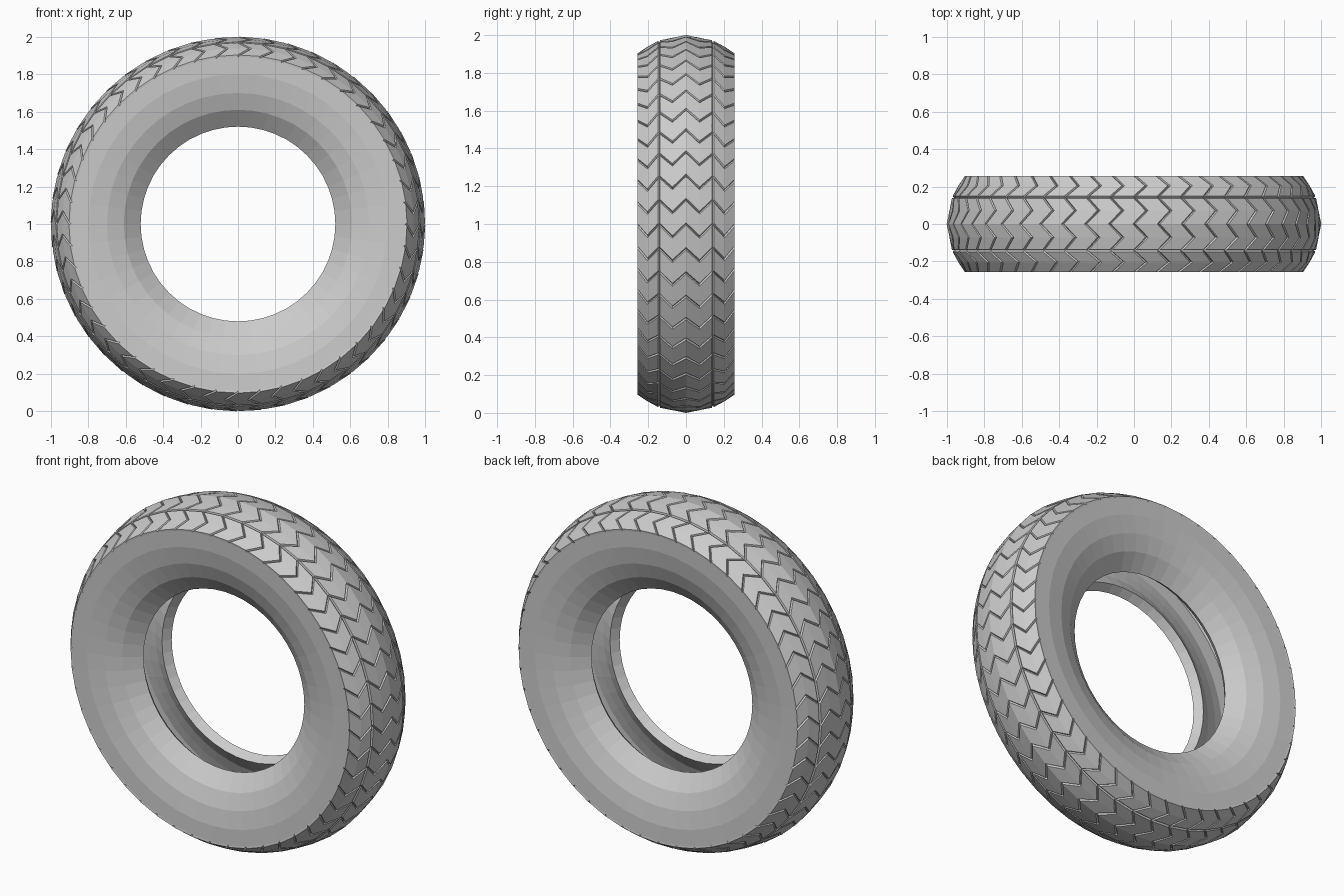
import bpy, bmesh
from math import sin, cos, pi

if "Cube" in bpy.data.objects:
    bpy.data.objects.remove(bpy.data.objects["Cube"])

SEG = 48          # segments round the tyre, one chevron row each
GROOVE = 0.010    # groove depth
TIP = 0.07        # how far chevron tips lean round the tyre (radians)

# half profile (radius, y): lip -> sidewall
side = [(0.52, 0.13), (0.61, 0.20), (0.70, 0.235), (0.80, 0.253)]
# half tread profile (radius, y, lean), shoulder -> crown
tread = [(0.902, 0.256, 0), (0.941, 0.20, TIP), (0.972, 0.14, 0),
         (0.988, 0.07, TIP), (1.0, 0.0, 0)]
# half inner cavity, crown -> lip
inner = [(0.945, 0.0), (0.92, 0.14), (0.86, 0.20), (0.78, 0.20),
         (0.715, 0.18), (0.64, 0.15), (0.553, 0.087)]

half_out = [(r, y, 0) for r, y in side] + [(r - GROOVE, y, t) for r, y, t in tread]
half_in = [(r, y, 0) for r, y in inner]


def flip(points):
    return [(r, -y, t) for r, y, t in reversed(points)]


# full closed section: outer skin then inner skin
section = half_out + flip(half_out)[1:] + flip(half_in)[:-1] + half_in
first = len(side)                      # first tread row
bands = [(0, 2), (2, 6), (6, 8)]       # shoulder, centre, shoulder blocks

bm = bmesh.new()
rings = []
for i in range(SEG):
    a = 2 * pi * i / SEG
    rings.append([bm.verts.new((r * sin(a + t), y, 1 + r * cos(a + t)))
                  for r, y, t in section])

# skin the section round the axle
n = len(section)
grid = []
for i in range(SEG):
    p, q = rings[i], rings[(i + 1) % SEG]
    grid.append([bm.faces.new((p[j], p[(j + 1) % n], q[(j + 1) % n], q[j]))
                 for j in range(n)])
bmesh.ops.recalc_face_normals(bm, faces=bm.faces[:])

# raise every chevron tread block, leaving grooves between them
for row in grid:
    for lo, hi in bands:
        bmesh.ops.inset_region(bm, faces=row[first + lo:first + hi],
                               thickness=0.005, depth=GROOVE,
                               use_boundary=True, use_even_offset=True)

mesh = bpy.data.meshes.new("tyre")
bm.to_mesh(mesh)
bm.free()
tyre = bpy.data.objects.new("tyre", mesh)
bpy.context.collection.objects.link(tyre)
